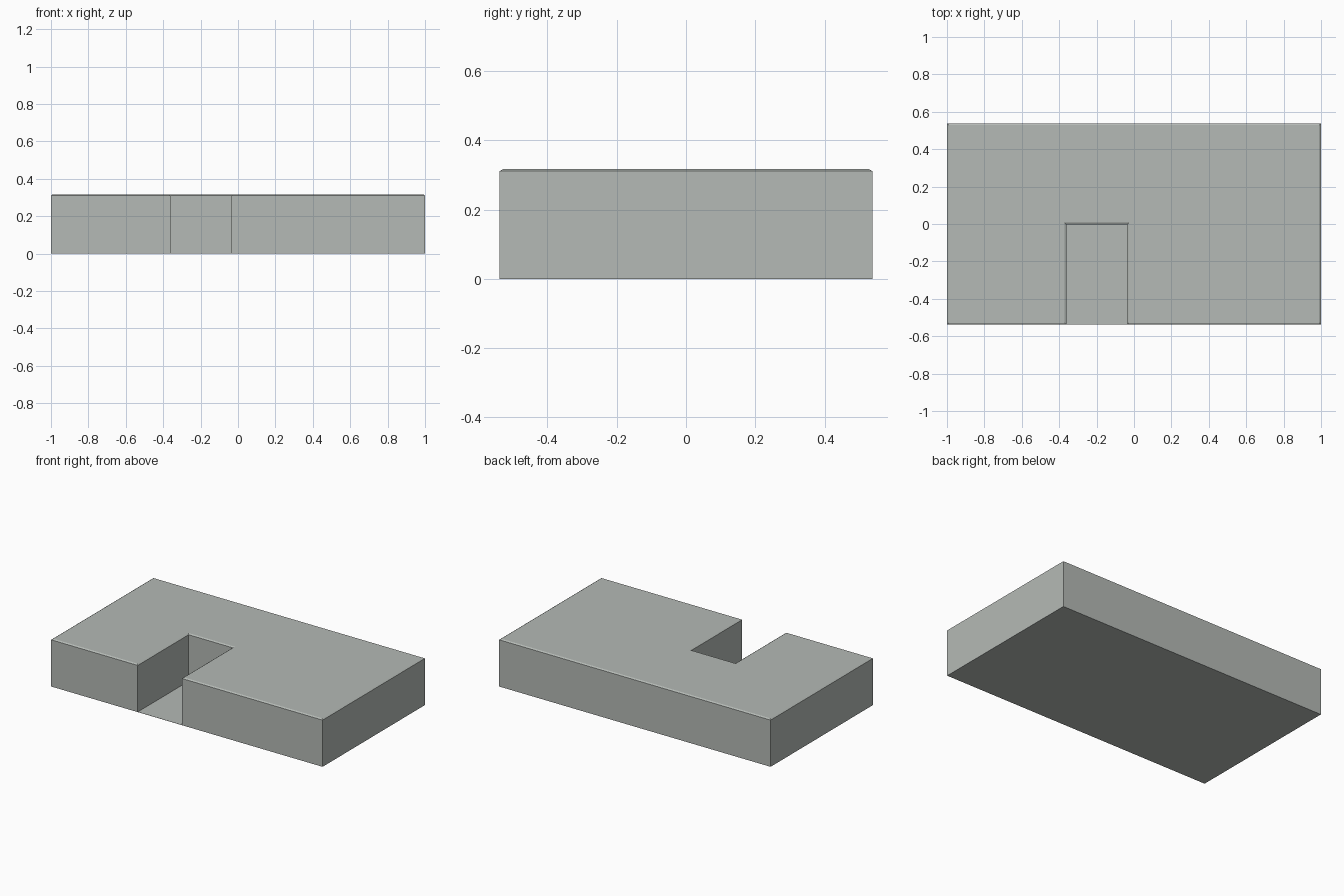
import bpy, bmesh

if "Cube" in bpy.data.objects:
    bpy.data.objects.remove(bpy.data.objects["Cube"])

X, Y = 1.0, 0.538          # half sizes of the slab
NL, NR, NY = -0.362, -0.037, -0.003   # notch left, right, back
SHOULDER, TOP, INSET = 0.311, 0.317, 0.01

stone = bpy.data.materials.new("pale grey")
stone.diffuse_color = (0.46, 0.49, 0.465, 1)
stone.use_nodes = True
stone.node_tree.nodes["Principled BSDF"].inputs["Base Color"].default_value = stone.diffuse_color


def finish(bm, name):
    bmesh.ops.recalc_face_normals(bm, faces=bm.faces)
    mesh = bpy.data.meshes.new(name)
    bm.to_mesh(mesh)
    bm.free()
    mesh.materials.append(stone)
    obj = bpy.data.objects.new(name, mesh)
    bpy.context.collection.objects.link(obj)


def outline(d):
    """Notched outline, counter-clockwise, moved inward by d."""
    return [(-X + d, -Y + d), (NL - d, -Y + d), (NL - d, NY + d), (NR + d, NY + d),
            (NR + d, -Y + d), (X - d, -Y + d), (X - d, Y - d), (-X + d, Y - d)]


# Notched slab with a fine bevel around the top edge
bm = bmesh.new()
rings = [[bm.verts.new((x, y, z)) for x, y in outline(d)]
         for d, z in ((0, 0), (0, SHOULDER), (INSET, TOP))]
for low, high in zip(rings, rings[1:]):
    for i in range(8):
        j = (i + 1) % 8
        bm.faces.new((low[i], low[j], high[j], high[i]))
bm.faces.new(rings[-1])
bm.faces.new(rings[0][::-1])
finish(bm, "notched_slab")

# Thin floor closing the bottom of the notch
bm = bmesh.new()
bmesh.ops.create_cube(bm, size=1)
for v in bm.verts:
    v.co = (NR if v.co.x > 0 else NL, NY if v.co.y > 0 else -Y, 0.001 if v.co.z > 0 else 0)
finish(bm, "notch_floor")
